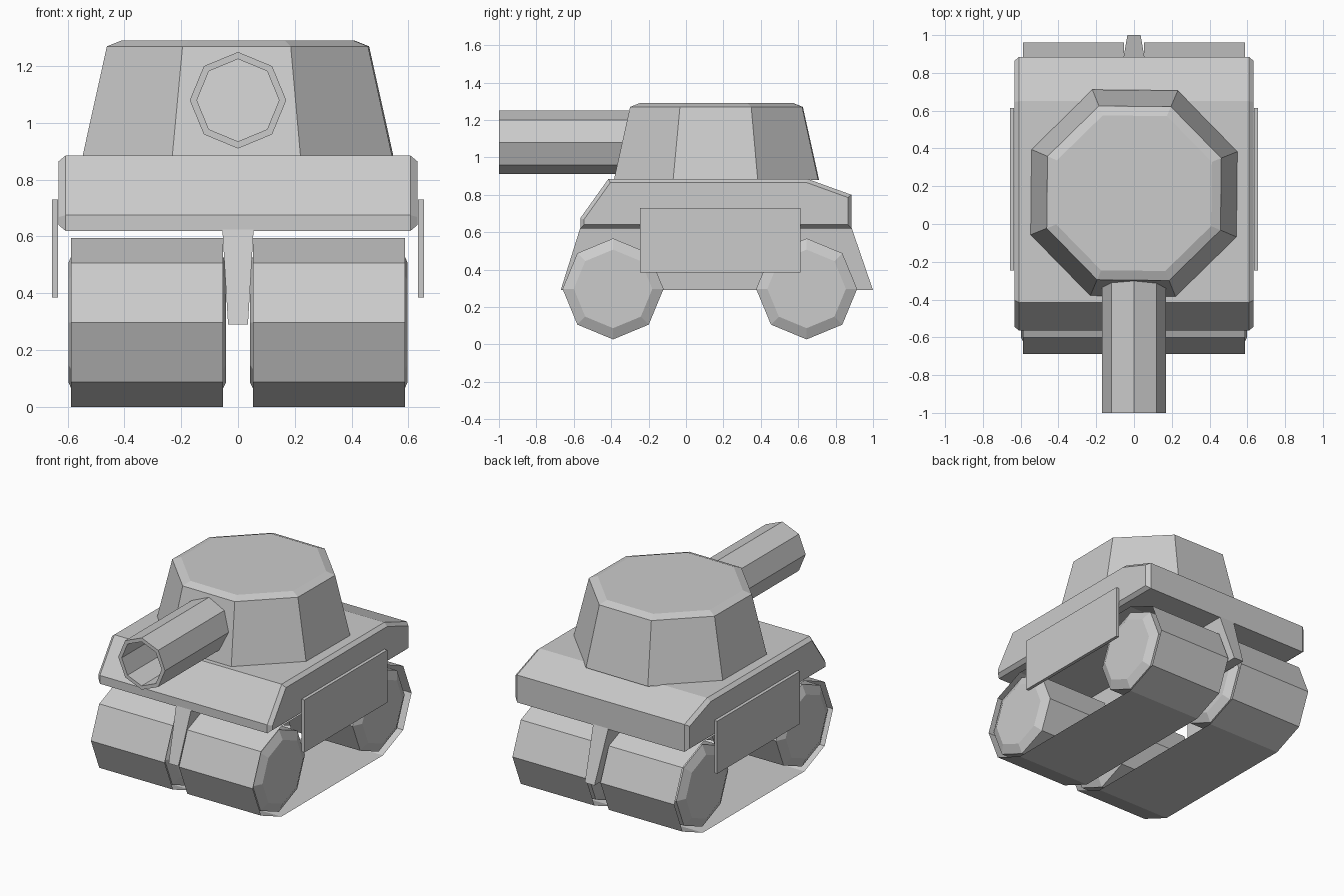
import bpy
import bmesh
from math import sin, cos, pi, radians
from mathutils import Vector

cube = bpy.data.objects.get("Cube")
if cube:
    bpy.data.objects.remove(cube, do_unlink=True)

grey = bpy.data.materials.new("plain grey")
grey.use_nodes = True
grey.diffuse_color = (0.6, 0.6, 0.6, 1)
grey.node_tree.nodes["Principled BSDF"].inputs["Base Color"].default_value = (0.6, 0.6, 0.6, 1)


def loft(name, rings, caps=True, loop=False):
    """Join point rings of equal count with flat faces."""
    bm = bmesh.new()
    rows = [[bm.verts.new(p) for p in ring] for ring in rings]
    pairs = list(zip(rows, rows[1:]))
    if loop:
        pairs.append((rows[-1], rows[0]))
    for a, b in pairs:
        n = len(a)
        for i in range(n):
            j = (i + 1) % n
            bm.faces.new((a[i], a[j], b[j], b[i]))
    if caps and not loop:
        bm.faces.new(rows[0][::-1])
        bm.faces.new(rows[-1])
    bmesh.ops.recalc_face_normals(bm, faces=bm.faces)
    mesh = bpy.data.meshes.new(name)
    bm.to_mesh(mesh)
    bm.free()
    mesh.materials.append(grey)
    obj = bpy.data.objects.new(name, mesh)
    bpy.context.collection.objects.link(obj)
    return obj


def octagon(radius, turn=0.0):
    return [(radius * cos(turn + i * pi / 4), radius * sin(turn + i * pi / 4)) for i in range(8)]


def rect(hx, y0, y1, z):
    return [(-hx, y0, z), (hx, y0, z), (hx, y1, z), (-hx, y1, z)]


def inset(points, d):
    """Move each edge of a convex counter-clockwise profile inwards by d."""
    out = []
    for i, p in enumerate(points):
        p = Vector(p)
        a = (p - Vector(points[i - 1])).normalized()
        b = (Vector(points[(i + 1) % len(points)]) - p).normalized()
        na, nb = Vector((-a.y, a.x)), Vector((-b.y, b.x))
        out.append(p + (na + nb) * d / (1 + na.dot(nb)))
    return out


# Upper hull with chamfered flanks
profile = [(-.565, .62), (.885, .62), (.885, .80), (.65, .885), (-.415, .885), (-.565, .675)]
small = inset(profile, .02)
loft("hull", [[(x, *p) for p in pts]
              for x, pts in ((-.632, small), (-.608, profile), (.608, profile), (.632, small))])

# Tapered keel between the tracks
loft("keel", [rect(.035, -.67, 1.0, .29), rect(.055, -.565, .885, .625)])

# Turret with a chamfered roof
flat = 1 / cos(pi / 8)
loft("turret", [[(x, y + .163, z) for x, y in octagon(r * flat, pi / 8 - radians(.6))]
                for r, z in ((.546, .88), (.46, 1.27), (.41, 1.29))])

# Hollow gun barrel
loft("gun_barrel", [[(x, y, z + 1.08) for x, z in octagon(r)]
                    for r, y in ((.17, -1), (.17, -.2), (.145, -.2), (.145, -1))], loop=True)

# Tracks, wheels and side plates
front, rear, axle = -.39, .645, .297
belt = [(y + (.665 if y > 0 else front), z + axle) for y, z in octagon(.297, pi / 8 * 0)
        if abs(y) > .01]
belt += [(.665, 2 * axle), (front, 2 * axle), (front, 0), (.665, 0)]
mid_y = (.665 + front) / 2
belt.sort(key=lambda p: Vector((p[0] - mid_y, p[1] - axle)).angle_signed(Vector((1, 0))))

for side, s in (("left", 1), ("right", -1)):
    loft(side + "_track", [[(s * x, *p) for p in belt] for x in (.052, .588)], caps=False)
    for label, y0 in (("front", front), ("rear", rear)):
        loft(f"{side}_{label}_wheel",
             [[(s * x, y + y0, z + axle) for y, z in octagon(r)]
              for x, r in ((.042, .21), (.07, .27), (.57, .27), (.598, .21))])
    loft(side + "_side_plate", [[(s * x, y, z) for y, z in
                                 ((-.247, .385), (.613, .385), (.613, .73), (-.247, .73))]
                                for x in (.635, .656)])
